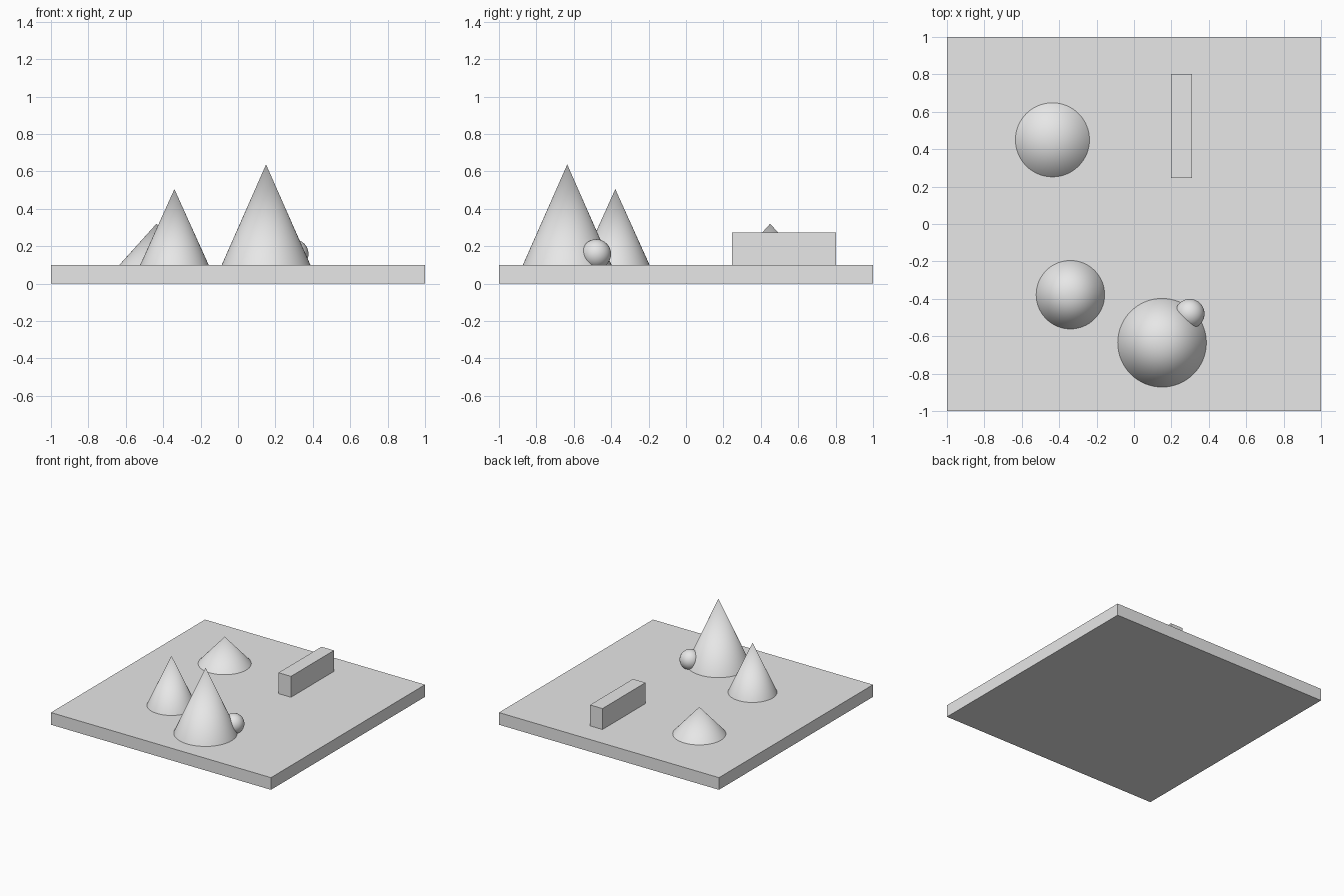
import bpy
import math

cube = bpy.data.objects.get("Cube")
if cube:
    bpy.data.objects.remove(cube, do_unlink=True)

# One plain grey for everything
grey = bpy.data.materials.new("light grey")
grey.use_nodes = True
colour = (0.8, 0.8, 0.8, 1)
grey.diffuse_color = colour
for node in grey.node_tree.nodes:
    if node.type == 'BSDF_PRINCIPLED':
        node.inputs["Base Color"].default_value = colour

GROUND = 0.10


def finish(name, smooth=False):
    obj = bpy.context.object
    obj.name = name
    obj.data.materials.append(grey)
    if smooth:
        bpy.ops.object.shade_smooth_by_angle(angle=math.radians(30))
    return obj


def box(name, low, high):
    centre = [(a + b) / 2 for a, b in zip(low, high)]
    bpy.ops.mesh.primitive_cube_add(size=1, location=centre)
    obj = finish(name)
    obj.scale = [b - a for a, b in zip(low, high)]
    bpy.ops.object.transform_apply(location=False, rotation=False, scale=True)


def cone(name, x, y, radius, top):
    height = top - GROUND
    bpy.ops.mesh.primitive_cone_add(vertices=64, radius1=radius, radius2=0, depth=height,
                                    location=(x, y, GROUND + height / 2))
    finish(name, smooth=True)


# Square slab
box("base_slab", (-1, -1, 0), (1, 1, GROUND))

# Long block standing on the slab
box("long_block", (0.197, 0.245, GROUND), (0.31, 0.803, 0.272))

# Three cones
cone("tall_cone", 0.15, -0.635, 0.237, 0.637)
cone("medium_cone", -0.34, -0.378, 0.183, 0.505)
cone("low_cone", -0.436, 0.45, 0.198, 0.32)

# Ball resting against the tall cone
bpy.ops.mesh.primitive_uv_sphere_add(segments=48, ring_count=24, radius=0.079,
                                     location=(0.298, -0.48, 0.158))
finish("ball", smooth=True)
